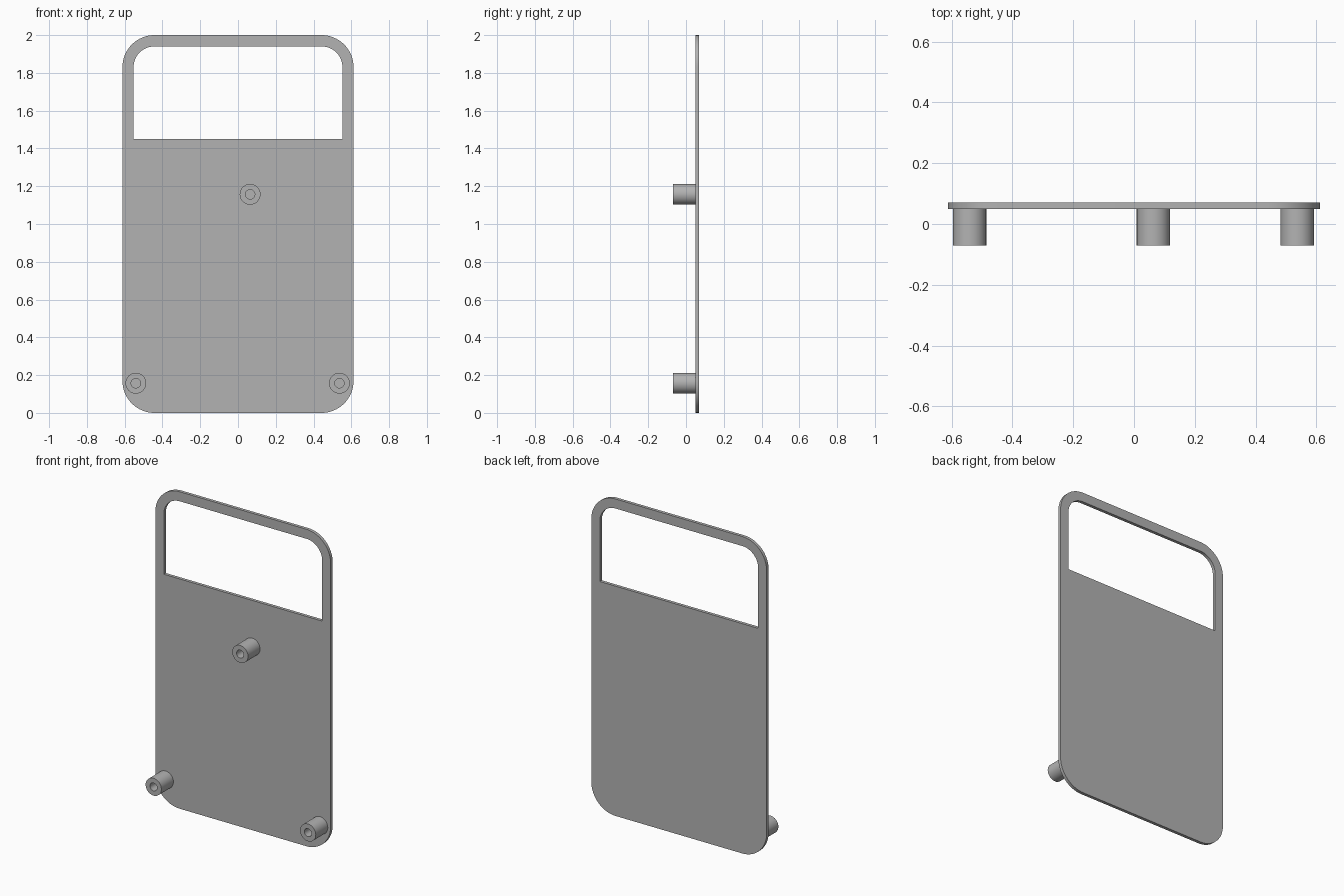
import bpy, bmesh
from math import cos, sin, pi

cube = bpy.data.objects.get("Cube")
if cube:
    bpy.data.objects.remove(cube)

grey = bpy.data.materials.new("plain grey")
grey.use_nodes = True
colour = (0.45, 0.45, 0.45, 1)
grey.diffuse_color = colour
grey.node_tree.nodes["Principled BSDF"].inputs["Base Color"].default_value = colour

FRONT, BACK = 0.05, 0.07      # plate faces
POST_TIP = -0.07


def rounded(x0, x1, z0, z1, bottom_r, top_r, steps=16):
    """Outline of a rectangle with separate bottom and top corner radii."""
    corners = [(x1, z1, -1, -1, top_r, 0), (x0, z1, 1, -1, top_r, 1),
               (x0, z0, 1, 1, bottom_r, 2), (x1, z0, -1, 1, bottom_r, 3)]
    points = []
    for x, z, sx, sz, r, quarter in corners:
        if r == 0:
            points.append((x, z))
            continue
        for i in range(steps + 1):
            a = (quarter + i / steps) * pi / 2
            points.append((x + sx * r + r * cos(a), z + sz * r + r * sin(a)))
    return points


def finish(bm, name):
    bmesh.ops.recalc_face_normals(bm, faces=bm.faces)
    mesh = bpy.data.meshes.new(name)
    bm.to_mesh(mesh)
    bm.free()
    mesh.materials.append(grey)
    obj = bpy.data.objects.new(name, mesh)
    bpy.context.collection.objects.link(obj)
    bpy.ops.object.select_all(action='DESELECT')
    obj.select_set(True)
    bpy.context.view_layer.objects.active = obj
    bpy.ops.object.shade_smooth_by_angle(angle=pi / 6)
    return obj


# Back plate with the handle window
bm = bmesh.new()
edges = []
for outline in (rounded(-0.612, 0.612, 0, 2, 0.17, 0.17),
                rounded(-0.553, 0.553, 1.45, 1.94, 0, 0.11)):
    verts = [bm.verts.new((x, FRONT, z)) for x, z in outline]
    edges += [bm.edges.new((v, verts[i - 1])) for i, v in enumerate(verts)]
bmesh.ops.triangle_fill(bm, edges=edges, use_beauty=True)
extruded = bmesh.ops.extrude_face_region(bm, geom=bm.faces[:], use_keep_orig=True)
moved = [g for g in extruded["geom"] if isinstance(g, bmesh.types.BMVert)]
bmesh.ops.translate(bm, verts=moved, vec=(0, BACK - FRONT, 0))
finish(bm, "back_plate")


def post(name, x, z, segments=32):
    """Round post with a blind screw hole, swept from a radius/depth profile."""
    profile = [(0.055, FRONT + 0.002), (0.055, POST_TIP),
               (0.025, POST_TIP), (0.025, FRONT)]
    bm = bmesh.new()
    rings = []
    for r, y in profile:
        angles = [2 * pi * i / segments for i in range(segments)]
        rings.append([bm.verts.new((x + r * cos(a), y, z + r * sin(a))) for a in angles])
    for a, b in zip(rings, rings[1:]):
        for i in range(segments):
            bm.faces.new((a[i - 1], a[i], b[i], b[i - 1]))
    bm.faces.new(rings[0])
    bm.faces.new(rings[-1])
    finish(bm, name)


# Mounting posts
post("lower_right_post", -0.541, 0.157)
post("lower_left_post", 0.537, 0.157)
post("upper_post", 0.064, 1.157)
